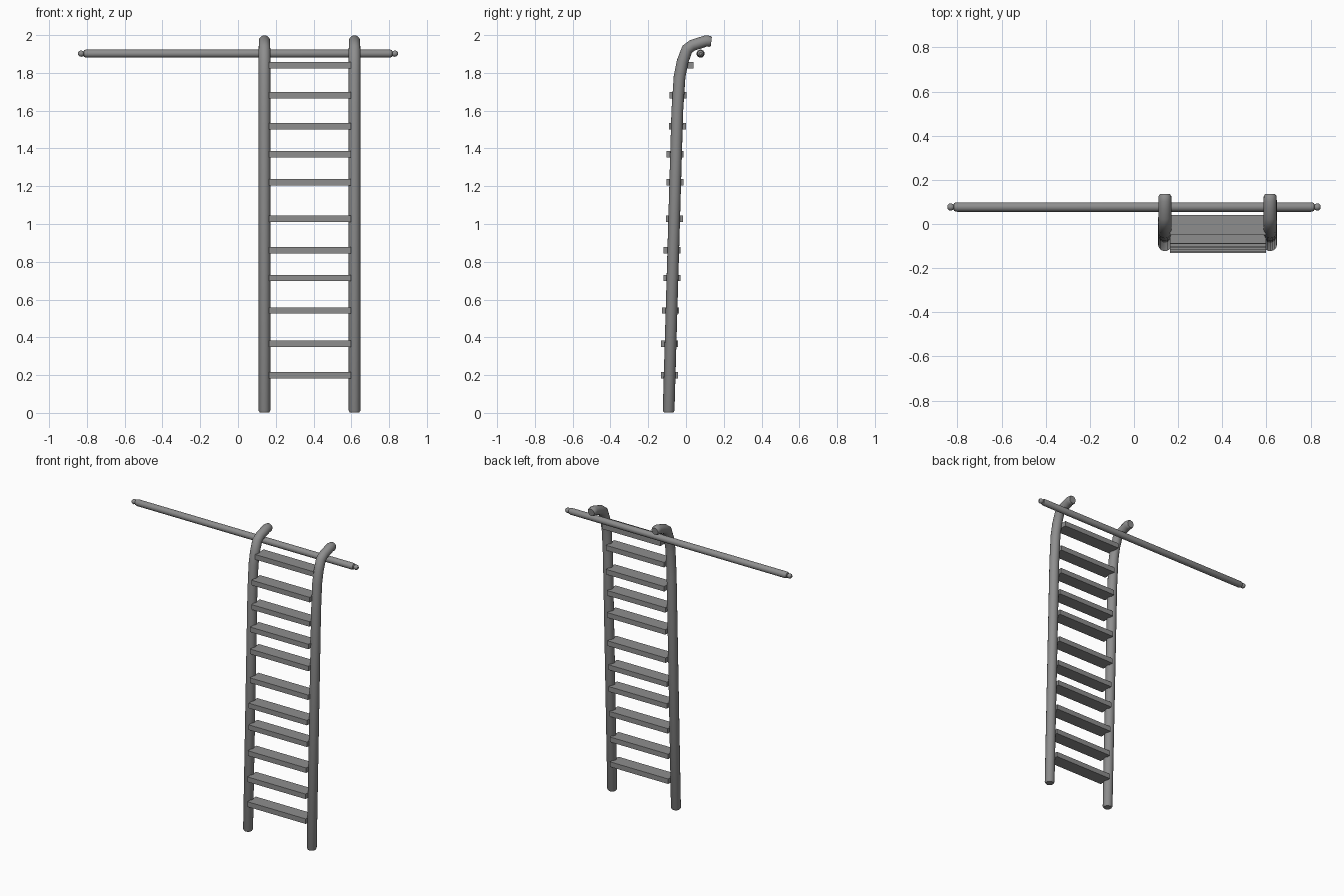
import bpy, bmesh, math
from mathutils import Vector

cube = bpy.data.objects.get("Cube")
if cube:
    bpy.data.objects.remove(cube, do_unlink=True)

# Single painted-metal grey
grey = bpy.data.materials.new("mid_grey")
grey.use_nodes = True
colour = (0.27, 0.27, 0.27, 1)
grey.diffuse_color = colour
grey.node_tree.nodes["Principled BSDF"].inputs["Base Color"].default_value = colour


def finish(bm, name, smooth=False):
    bmesh.ops.recalc_face_normals(bm, faces=bm.faces)
    mesh = bpy.data.meshes.new(name)
    bm.to_mesh(mesh)
    bm.free()
    mesh.materials.append(grey)
    obj = bpy.data.objects.new(name, mesh)
    bpy.context.collection.objects.link(obj)
    if smooth:
        bpy.ops.object.select_all(action="DESELECT")
        obj.select_set(True)
        bpy.context.view_layer.objects.active = obj
        bpy.ops.object.shade_smooth_by_angle(angle=math.radians(40))
    return obj


def sweep(name, points, radii, side, sides=16):
    """Round tube along a planar path; side is the normal of that plane."""
    pts = [Vector(p) for p in points]
    side = Vector(side)
    bm = bmesh.new()
    rings = []
    for i, (p, r) in enumerate(zip(pts, radii)):
        before = (p - pts[i - 1]).normalized() if i else Vector()
        after = (pts[i + 1] - p).normalized() if i < len(pts) - 1 else Vector()
        up = (before + after).normalized().cross(side)
        angles = [math.tau * k / sides for k in range(sides)]
        rings.append([bm.verts.new(p + r * (math.cos(a) * side + math.sin(a) * up))
                      for a in angles])
    for a, b in zip(rings, rings[1:]):
        for k in range(sides):
            n = (k + 1) % sides
            bm.faces.new((a[k], a[n], b[n], b[k]))
    bm.faces.new(rings[0])
    bm.faces.new(rings[-1])
    return finish(bm, name, True)


# Side rails: leaning back, hooked over at the top (y, z, radius)
rail = [(-0.092, 0.002, 0.025), (-0.092, 0.012, 0.031), (-0.046, 1.6, 0.031),
        (-0.034, 1.78, 0.031), (-0.018, 1.86, 0.031), (0.006, 1.925, 0.031),
        (0.034, 1.946, 0.03), (0.075, 1.959, 0.03), (0.106, 1.969, 0.03),
        (0.126, 1.967, 0.029), (0.134, 1.966, 0.024)]
for name, x in (("right_rail", 0.14), ("left_rail", 0.617)):
    sweep(name, [(x, y, z) for y, z, r in rail], [r for y, z, r in rail], (1, 0, 0))

# Rungs: flat unevenly spaced treads between the rails (y, z)
rungs = [(-0.087, 0.199), (-0.087, 0.367), (-0.082, 0.542), (-0.073, 0.714),
         (-0.073, 0.861), (-0.061, 1.028), (-0.057, 1.221), (-0.057, 1.37),
         (-0.045, 1.518), (-0.043, 1.682), (-0.004, 1.841)]
for i, (y, z) in enumerate(rungs, 1):
    bm = bmesh.new()
    bmesh.ops.create_cube(bm, size=1)
    bmesh.ops.scale(bm, vec=(0.436, 0.09, 0.034), verts=bm.verts)
    bmesh.ops.translate(bm, vec=(0.381, y, z), verts=bm.verts)
    finish(bm, f"rung_{i}")

# Hanging bar: straight rod with a chamfer, neck and knob at each end (x, radius)
end = [(0.846, 0.007), (0.84, 0.014), (0.831, 0.017), (0.822, 0.014),
       (0.818, 0.011), (0.815, 0.018), (0.803, 0.0215)]
profile = [(-x, r) for x, r in end] + end[::-1]
sweep("hanging_bar", [(x, 0.077, 1.902) for x, r in profile],
      [r for x, r in profile], (0, 1, 0))
